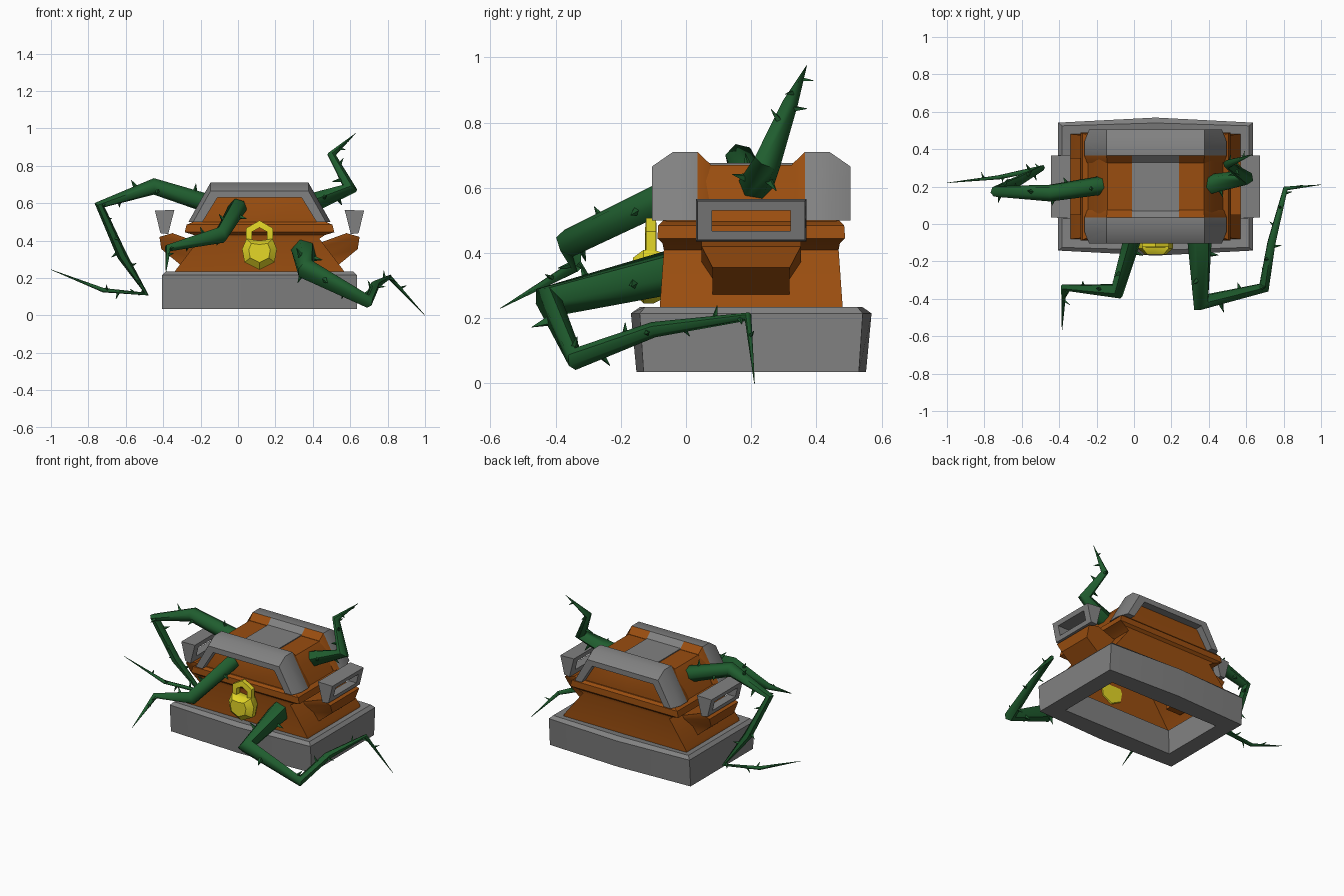
import bpy, bmesh, math
from mathutils import Vector

if "Cube" in bpy.data.objects:
    bpy.data.objects.remove(bpy.data.objects["Cube"])

CX, CY = 0.115, 0.2


def material(name, rgb):
    m = bpy.data.materials.new(name)
    m.use_nodes = True
    m.diffuse_color = (*rgb, 1)
    m.node_tree.nodes["Principled BSDF"].inputs["Base Color"].default_value = (*rgb, 1)
    return m


GREY = material("iron grey", (0.22, 0.22, 0.22))
ORANGE = material("orange wood", (0.32, 0.075, 0.005))
GREEN = material("vine green", (0.014, 0.11, 0.028))
YELLOW = material("lock yellow", (0.78, 0.68, 0.02))


def loft(bm, rings, closed=False, cap_start=True, cap_end=True):
    """Skin a list of equal-length point rings."""
    vs = [[bm.verts.new(p) for p in r] for r in rings]
    n = len(vs[0])
    pairs = list(zip(vs, vs[1:])) + ([(vs[-1], vs[0])] if closed else [])
    for a, b in pairs:
        for i in range(n):
            j = (i + 1) % n
            bm.faces.new((a[i], a[j], b[j], b[i]))
    if not closed:
        if cap_start:
            bm.faces.new(vs[0])
        if cap_end:
            bm.faces.new(vs[-1])


def finish(bm, name, mats, angle=35, rule=None):
    bmesh.ops.recalc_face_normals(bm, faces=bm.faces[:])
    if rule:
        for f in bm.faces:
            f.material_index = rule(f.calc_center_median())
    me = bpy.data.meshes.new(name)
    bm.to_mesh(me)
    bm.free()
    ob = bpy.data.objects.new(name, me)
    bpy.context.collection.objects.link(ob)
    for m in mats:
        me.materials.append(m)
    bpy.ops.object.select_all(action='DESELECT')
    ob.select_set(True)
    bpy.context.view_layer.objects.active = ob
    bpy.ops.object.shade_smooth_by_angle(angle=math.radians(angle))
    return ob


def solid(name, mat, rings, angle=35, **kw):
    bm = bmesh.new()
    loft(bm, rings, **kw)
    return finish(bm, name, [mat], angle)


def rect(hx, hy, z, bulge=0.0):
    """Horizontal rectangle round the chest centre, front and back bowed out."""
    pts = [(-hx, -hy), (0, -hy - bulge), (hx, -hy), (hx, hy), (0, hy + bulge), (-hx, hy)]
    return [(CX + x, CY + y, z) for x, y in pts]


# Hollow plinth
solid("base", GREY, [
    rect(0.43, 0.25, 0.22), rect(0.41, 0.22, 0.035), rect(0.52, 0.33, 0.035, 0.022),
    rect(0.52, 0.342, 0.215, 0.027), rect(0.50, 0.325, 0.235, 0.015)], closed=True)

# Body with flared foot and lip, open underneath
solid("body", ORANGE, [
    rect(0.455, 0.28, 0.22), rect(0.45, 0.28, 0.24), rect(0.32, 0.268, 0.41),
    rect(0.35, 0.272, 0.43), rect(0.40, 0.288, 0.445), rect(0.39, 0.285, 0.485),
    rect(0.355, 0.27, 0.5)], cap_start=False)

# Lid
solid("lid", ORANGE, [rect(0.365, 0.262, 0.49), rect(0.30, 0.258, 0.62),
                      rect(0.258, 0.235, 0.67)])
solid("lid_centre_strip", GREY, [
    [(CX + x, CY + y, z) for x, y in ((-0.125, -0.14), (0.125, -0.14), (0.125, 0.14), (-0.125, 0.14))]
    for z in (0.668, 0.676)])


def arch(y, foot, top, z):
    half = [(foot, 0.5), (top, z), (0.125, z)]
    inner = [(0.305, 0.5), (0.225, 0.63)]
    pts = [(-x, h) for x, h in half] + half[::-1]
    pts += inner + [(-x, h) for x, h in inner[::-1]]
    return [(CX + x, y, h) for x, h in pts]


def arch_rule(c):
    inside = abs(c.y - CY) < 0.16
    return int(inside and (abs(c.x - CX) > 0.12 or c.z < 0.66))


# Iron arches at the front and back of the lid
for side, name in ((-1, "front"), (1, "back")):
    bm = bmesh.new()
    loft(bm, [arch(CY + side * d, foot, top, z) for d, foot, top, z in (
        (0.305, 0.355, 0.262, 0.665), (0.24, 0.38, 0.262, 0.71),
        (0.165, 0.38, 0.262, 0.71), (0.125, 0.365, 0.258, 0.672))])
    finish(bm, name + "_lid_arch", [GREY, ORANGE], 35, arch_rule)


def handle_ring(s, hy, z0, z1, out):
    pts = []
    for y, z in ((-hy, z0), (hy, z0), (hy, z1), (-hy, z1)):
        t = (z - 0.42) / 0.145
        x = 0.525 + 0.035 * t if out else 0.492 - 0.037 * t
        pts.append((CX + s * x, CY + y, z))
    return pts


# Side handles and their brackets
for s, name in ((1, "left"), (-1, "right")):
    solid(name + "_handle", GREY, [
        handle_ring(s, 0.17, 0.435, 0.565, False), handle_ring(s, 0.165, 0.44, 0.56, True),
        handle_ring(s, 0.12, 0.468, 0.53, True), handle_ring(s, 0.12, 0.468, 0.53, False)],
        closed=True)
    solid(name + "_bracket", ORANGE, [
        [(CX + s * x, CY + y, z) for x, y, z in (
            (0.3, -hy, zi), (xo, -hy, z), (xo, hy, z), (0.3, hy, zi))]
        for xo, hy, z, zi in ((0.41, 0.118, 0.26, 0.26), (0.525, 0.118, 0.355, 0.3),
                              (0.535, 0.152, 0.42, 0.36), (0.465, 0.152, 0.44, 0.38))])

# Padlock: bulging shield and hexagonal shackle
shield = [(0, -0.1), (0.08, -0.06), (0.093, 0.01), (0.07, 0.065), (0, 0.055)]
shield += [(-x, z) for x, z in shield[3:0:-1]]
solid("lock_body", YELLOW, [
    [(CX + k * x, y, 0.345 + k * z) for x, z in shield]
    for k, y in ((0.85, -0.07), (1, -0.1), (1, -0.13), (0.62, -0.163))])


def hexagon(r, y):
    return [(CX + r * math.sin(a), y, 0.425 + r * math.cos(a))
            for a in (i * math.pi / 3 for i in range(6))]


solid("lock_shackle", YELLOW, [hexagon(0.083, -0.092), hexagon(0.083, -0.122),
                               hexagon(0.045, -0.126), hexagon(0.045, -0.09)], closed=True)


def ring(centre, u, v, r, n):
    return [centre + r * (u * math.cos(a) + v * math.sin(a))
            for a in (2 * math.pi * i / n for i in range(n))]


def vine(name, path, radii):
    """Tapered six-sided tendril with thorns along each stretch."""
    pts = [Vector(p) for p in path]
    dirs = [(b - a).normalized() for a, b in zip(pts, pts[1:])]
    bm = bmesh.new()
    u = dirs[0].orthogonal().normalized()
    last, rings = dirs[0], []
    for i, p in enumerate(pts):
        t = (dirs[max(i - 1, 0)] + dirs[min(i, len(dirs) - 1)]).normalized()
        u = last.rotation_difference(t) @ u
        rings.append(ring(p, u, t.cross(u), radii[i], 6))
        last = t
    loft(bm, rings)
    count = 0
    for i, d in enumerate(dirs):
        for f in (0.3, 0.65, 0.92):
            r = radii[i] * (1 - f) + radii[i + 1] * f
            if r < 0.008:
                continue
            count += 1
            side = d.orthogonal().normalized()
            out = side * math.cos(count * 2.2) + d.cross(side) * math.sin(count * 2.2)
            root = pts[i].lerp(pts[i + 1], f) + out * r * 0.6
            size = 0.006 + r * 0.2
            tip = root + out * (r * 0.5 + 0.028) + d * 0.012
            loft(bm, [ring(root, d, d.cross(out), size, 4),
                      ring(tip, d, d.cross(out), 0.001, 4)])
    finish(bm, name, [GREEN], 62)


# Four thorny vines
vine("right_vine",
     [(-0.15, 0.21, 0.595), (-0.45, 0.165, 0.69), (-0.74, 0.175, 0.59), (-0.62, 0.23, 0.32),
      (-0.49, 0.3, 0.115), (-0.72, 0.25, 0.135), (-1, 0.22, 0.245)],
     [0.052, 0.046, 0.03, 0.027, 0.016, 0.012, 0.001])
vine("left_vine",
     [(0.39, 0.21, 0.6), (0.6, 0.25, 0.68), (0.5, 0.32, 0.86), (0.63, 0.37, 0.975)],
     [0.055, 0.042, 0.024, 0.001])
vine("front_right_vine",
     [(0, -0.05, 0.58), (-0.09, -0.36, 0.43), (-0.375, -0.34, 0.36), (-0.385, -0.57, 0.23)],
     [0.05, 0.045, 0.02, 0.001])
vine("front_left_vine",
     [(0.35, -0.05, 0.34), (0.36, -0.42, 0.25), (0.695, -0.34, 0.075), (0.735, -0.1, 0.165),
      (0.81, 0.19, 0.205), (1, 0.21, 0)],
     [0.07, 0.056, 0.034, 0.024, 0.014, 0.001])
